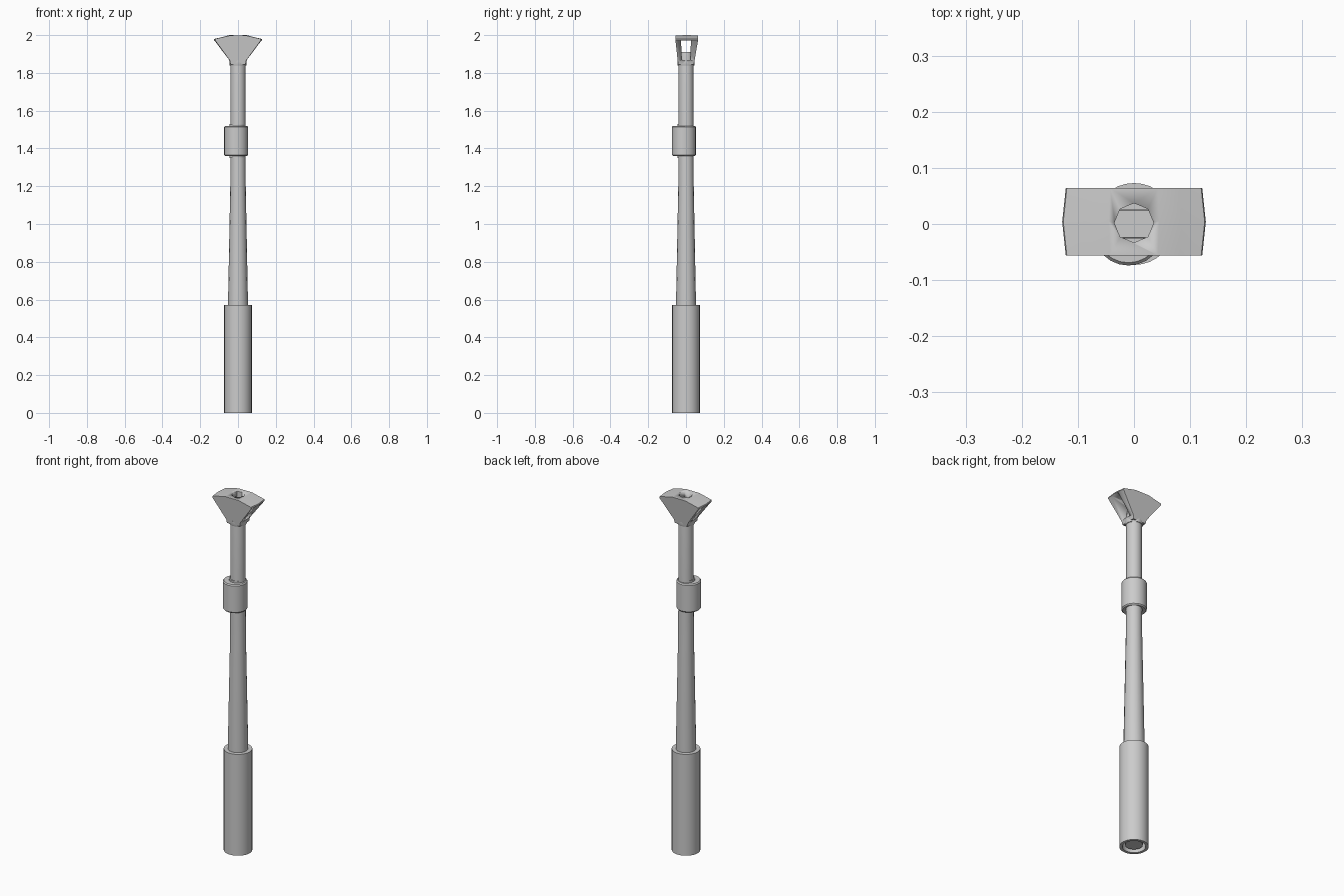
import bpy, bmesh, math

if "Cube" in bpy.data.objects:
    bpy.data.objects.remove(bpy.data.objects["Cube"])

metal = bpy.data.materials.new("light_grey_metal")
metal.use_nodes = True
grey = (0.6, 0.6, 0.6, 1)
metal.diffuse_color = grey
metal.node_tree.nodes["Principled BSDF"].inputs["Base Color"].default_value = grey


def finish(name, bm, angle=35):
    bmesh.ops.recalc_face_normals(bm, faces=bm.faces[:])
    mesh = bpy.data.meshes.new(name)
    bm.to_mesh(mesh)
    bm.free()
    mesh.materials.append(metal)
    ob = bpy.data.objects.new(name, mesh)
    bpy.context.collection.objects.link(ob)
    bpy.ops.object.select_all(action='DESELECT')
    bpy.context.view_layer.objects.active = ob
    ob.select_set(True)
    bpy.ops.object.shade_smooth_by_angle(angle=math.radians(angle))
    return ob


def lathe(name, profile, sides, cx=0, cy=0, closed=False):
    """Turn (radius, z) pairs about a vertical axis; closed joins last to first."""
    bm = bmesh.new()
    rings = []
    for r, z in profile:
        rings.append([bm.verts.new((cx + r * math.cos(2 * math.pi * i / sides),
                                    cy + r * math.sin(2 * math.pi * i / sides), z))
                      for i in range(sides)])
    pairs = list(zip(rings, rings[1:]))
    if closed:
        pairs.append((rings[-1], rings[0]))
    else:
        bm.faces.new(rings[0])
        bm.faces.new(rings[-1])
    for a, b in pairs:
        for i in range(sides):
            j = (i + 1) % sides
            bm.faces.new((a[i], a[j], b[j], b[i]))
    return finish(name, bm)


# Hollow grip with the tapered shaft running through it
lathe("grip", [(0.073, 0), (0.073, 0.57), (0.05, 0.57), (0.058, 0.0)], 32, closed=True)
lathe("lower_shaft", [(0.044, 0.01), (0.053, 0.57), (0.041, 1.2), (0.04, 1.37)], 16)
lathe("upper_shaft", [(0.04, 1.36), (0.04, 1.86), (0.036, 1.91)], 16)

# Off-centre collar with a slim lip at each end
lathe("collar", [(0.058, 1.36), (0.063, 1.366), (0.063, 1.514), (0.058, 1.52)], 24, -0.01, -0.011)
lathe("collar_lip", [(0.041, 1.35), (0.041, 1.53)], 16, -0.004, -0.004)

# Ring below the head
lathe("neck_ring", [(0.043, 1.838), (0.046, 1.845), (0.045, 1.865)], 16)

# Flared head: fan outline carried from front to back, wider toward the top
outline = [(0.042, 1.845), (0.045, 1.865), (0.128, 1.973), (0.126, 1.98),
           (0.085, 1.989), (0.045, 1.998)]
outline += [(-x, z) for x, z in reversed(outline)]
bm = bmesh.new()
layers = []
for side, widen in ((-1, 0.95), (0, 1.0), (1, 0.95)):
    layer = []
    for x, z in outline:
        t = min(1, (z - 1.845) / 0.13)
        depth = 0.042 + 0.018 * t
        layer.append(bm.verts.new((x * widen, side * depth + 0.004 * t,
                                   z + (0.002 if side == 0 and z > 1.99 else 0))))
    layers.append(layer)
bm.faces.new(layers[0])
bm.faces.new(layers[-1])
for a, b in zip(layers, layers[1:]):
    for i in range(len(outline)):
        j = (i + 1) % len(outline)
        bm.faces.new((a[i], a[j], b[j], b[i]))
head = finish("flared_head", bm)

# Slot through the sides of the head and round opening in its top
bm = bmesh.new()
bmesh.ops.create_cube(bm, size=1)
for v in bm.verts:
    top = v.co.z > 0
    v.co = (v.co.x * 0.4, v.co.y * (0.052 if top else 0.046), 1.972 if top else 1.868)
slot = finish("side_slot_cutter", bm)
hole = lathe("top_hole_cutter", [(0.035, 1.95), (0.035, 2.05)], 8, 0, 0.002)

for cutter in (slot, hole):
    mod = head.modifiers.new(cutter.name, 'BOOLEAN')
    mod.operation = 'DIFFERENCE'
    mod.solver = 'EXACT'
    mod.object = cutter
    cutter.hide_render = True
    cutter.hide_set(True)
